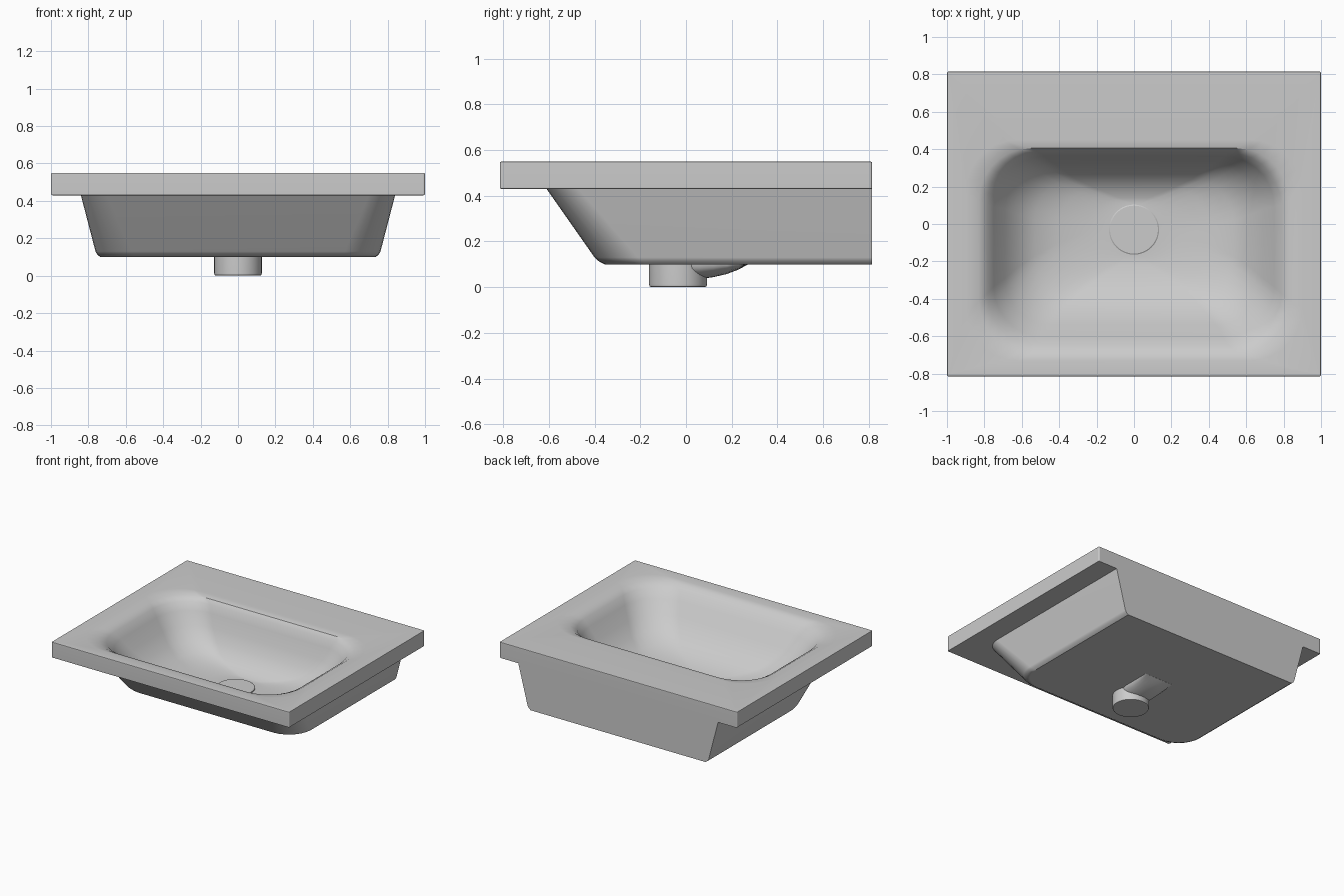
import bpy, bmesh
from math import sin, cos, pi

cube = bpy.data.objects.get("Cube")
if cube:
    bpy.data.objects.remove(cube, do_unlink=True)

ceramic = bpy.data.materials.new("ceramic_grey")
ceramic.use_nodes = True
GREY = (0.6, 0.6, 0.6, 1)
ceramic.diffuse_color = GREY
ceramic.node_tree.nodes["Principled BSDF"].inputs["Base Color"].default_value = GREY


def rounded_ring(half, front, back, z, r_front, r_back=None, steps=7):
    """Rounded rectangle, counter-clockwise from the back left corner."""
    r_back = r_front if r_back is None else r_back
    corners = ((half, back, r_back, 1, 1), (-half, back, r_back, -1, 1),
               (-half, front, r_front, -1, -1), (half, front, r_front, 1, -1))
    pts = []
    for q, (x, y, r, sx, sy) in enumerate(corners):
        for i in range(steps + 1):
            a = (q + i / steps) * pi / 2
            pts.append((x - sx * r + r * cos(a), y - sy * r + r * sin(a), z))
    return pts


def loft(name, rings):
    """Skin a stack of rings and cap both ends."""
    bm = bmesh.new()
    loops = [[bm.verts.new(p) for p in ring] for ring in rings]
    n = len(loops[0])
    for a, b in zip(loops, loops[1:]):
        for i in range(n):
            j = (i + 1) % n
            bm.faces.new((a[i], a[j], b[j], b[i]))
    bm.faces.new(loops[0])
    bm.faces.new(loops[-1])
    bmesh.ops.remove_doubles(bm, verts=bm.verts, dist=0.0001)
    bmesh.ops.recalc_face_normals(bm, faces=bm.faces)
    mesh = bpy.data.meshes.new(name)
    bm.to_mesh(mesh)
    bm.free()
    obj = bpy.data.objects.new(name, mesh)
    bpy.context.collection.objects.link(obj)
    mesh.materials.append(ceramic)
    bpy.ops.object.select_all(action="DESELECT")
    obj.select_set(True)
    bpy.context.view_layer.objects.active = obj
    bpy.ops.object.shade_smooth_by_angle(angle=pi / 6)
    # Large flat faces keep flat shading next to their rounded edges
    weighted = obj.modifiers.new("flat_face_shading", "WEIGHTED_NORMAL")
    weighted.keep_sharp = True


def disc_ring(r, y, z):
    return [(r * cos(2 * pi * i / 40), y + r * sin(2 * pi * i / 40), z) for i in range(40)]


# Basin: bowl from the drain up, rim slab, then the underside body
EDGE = 0.815
basin_profile = [
    (0.14, -0.17, 0.11, 0.165, 0.14),
    (0.25, -0.22, 0.14, 0.17, 0.17),
    (0.40, -0.30, 0.19, 0.188, 0.20),
    (0.53, -0.39, 0.24, 0.225, 0.22),
    (0.62, -0.47, 0.29, 0.285, 0.24),
    (0.69, -0.54, 0.33, 0.365, 0.25),
    (0.75, -0.605, 0.362, 0.455, 0.27),
    (0.785, -0.65, 0.382, 0.51, 0.28),
    (0.83, -0.69, 0.405, 0.538, 0.28),
    (0.90, -0.73, 0.45, 0.55, 0.28),
    (0.992, 0.008 - EDGE, EDGE - 0.008, 0.55, 0.006),
    (0.998, 0.002 - EDGE, EDGE - 0.002, 0.548, 0.008),
    (1.0, -EDGE, EDGE, 0.542, 0.01),
    (1.0, -EDGE, EDGE, 0.438, 0.01),
    (0.998, 0.002 - EDGE, EDGE, 0.432, 0.008),
    (0.992, 0.008 - EDGE, EDGE, 0.43, 0.006),
    (0.84, -0.61, EDGE, 0.43, 0.14, 0),
    (0.762, -0.40, EDGE, 0.13, 0.19, 0),
    (0.752, -0.38, EDGE, 0.112, 0.19, 0),
    (0.735, -0.355, EDGE, 0.10, 0.18, 0),
]
loft("basin", [rounded_ring(*p) for p in basin_profile])

# Drain cover in the bowl
loft("drain_cover", [disc_ring(r, -0.03, z)
                     for r, z in ((0.134, 0.15), (0.134, 0.172), (0.128, 0.176))])

# Outlet stub under the body
loft("drain_outlet", [disc_ring(r, -0.035, z)
                      for r, z in ((0.117, 0), (0.124, 0.003), (0.127, 0.012), (0.127, 0.12))])

# Overflow channel: broad half-oval sections fading into the underside
channel = []
for y, width, depth in ((0.0, 0.11, 0.066), (0.06, 0.12, 0.064), (0.12, 0.12, 0.056),
                        (0.18, 0.12, 0.042), (0.23, 0.12, 0.023), (0.27, 0.12, 0.001)):
    section = [(width * cos(pi * i / 12), y, 0.1 - depth * sin(pi * i / 12)) for i in range(13)]
    channel.append(section + [(-width, y, 0.11), (width, y, 0.11)])
loft("overflow_channel", channel)
